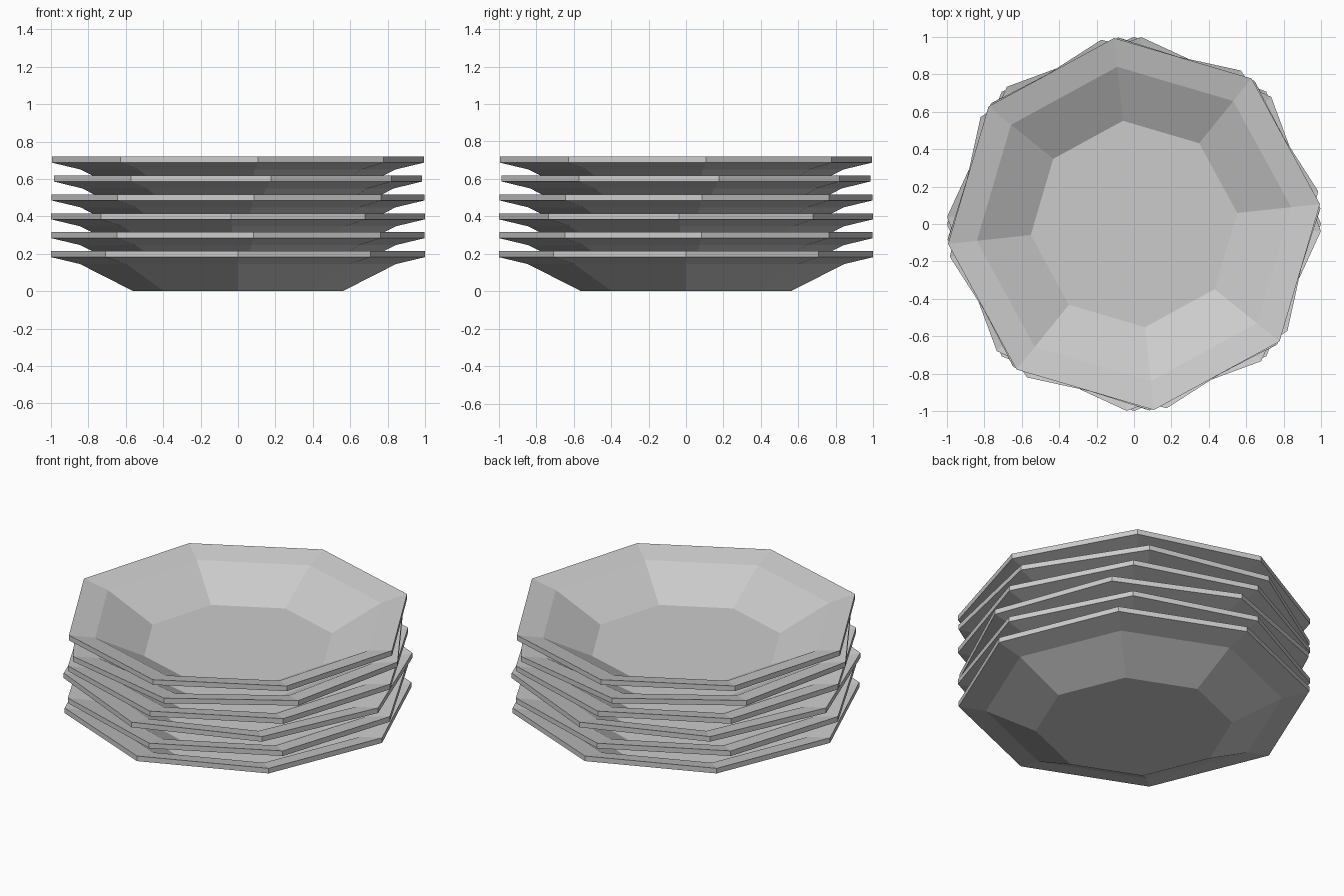
import bpy
import bmesh
from math import cos, sin, pi, radians

cube = bpy.data.objects.get("Cube")
if cube:
    bpy.data.objects.remove(cube, do_unlink=True)

SIDES = 8
SPACING = 0.101
# Closed plate section as (radius, height): underside outwards, then the inside back to the floor
PROFILE = [(0.56, 0.0), (0.845, 0.145), (1.0, 0.182),
           (1.0, 0.214), (0.845, 0.178), (0.555, 0.026)]
# Slight turn of each plate in the stack, bottom to top, in degrees
TURNS = [0, 4.7, -2.2, 4.9, 10.1, 6.1]

grey = bpy.data.materials.new("plate_grey")
grey.use_nodes = True
colour = (0.6, 0.6, 0.6, 1.0)
grey.diffuse_color = colour
grey.node_tree.nodes["Principled BSDF"].inputs["Base Color"].default_value = colour


def plate_mesh():
    """Eight-sided shallow plate with flat facets."""
    bm = bmesh.new()
    rings = []
    for r, z in PROFILE:
        rings.append([bm.verts.new((r * cos(2 * pi * i / SIDES),
                                    r * sin(2 * pi * i / SIDES), z))
                      for i in range(SIDES)])
    for low, high in zip(rings, rings[1:]):
        for i in range(SIDES):
            j = (i + 1) % SIDES
            bm.faces.new((low[i], low[j], high[j], high[i]))
    # Foot and inner floor
    bm.faces.new(rings[0][::-1])
    bm.faces.new(rings[-1])
    bmesh.ops.recalc_face_normals(bm, faces=bm.faces)
    mesh = bpy.data.meshes.new("plate")
    bm.to_mesh(mesh)
    bm.free()
    mesh.materials.append(grey)
    return mesh


# Stack of plates
shared = plate_mesh()
for n, turn in enumerate(TURNS):
    plate = bpy.data.objects.new(f"plate_{n + 1}", shared)
    plate.location.z = n * SPACING
    plate.rotation_euler.z = radians(turn)
    bpy.context.collection.objects.link(plate)
